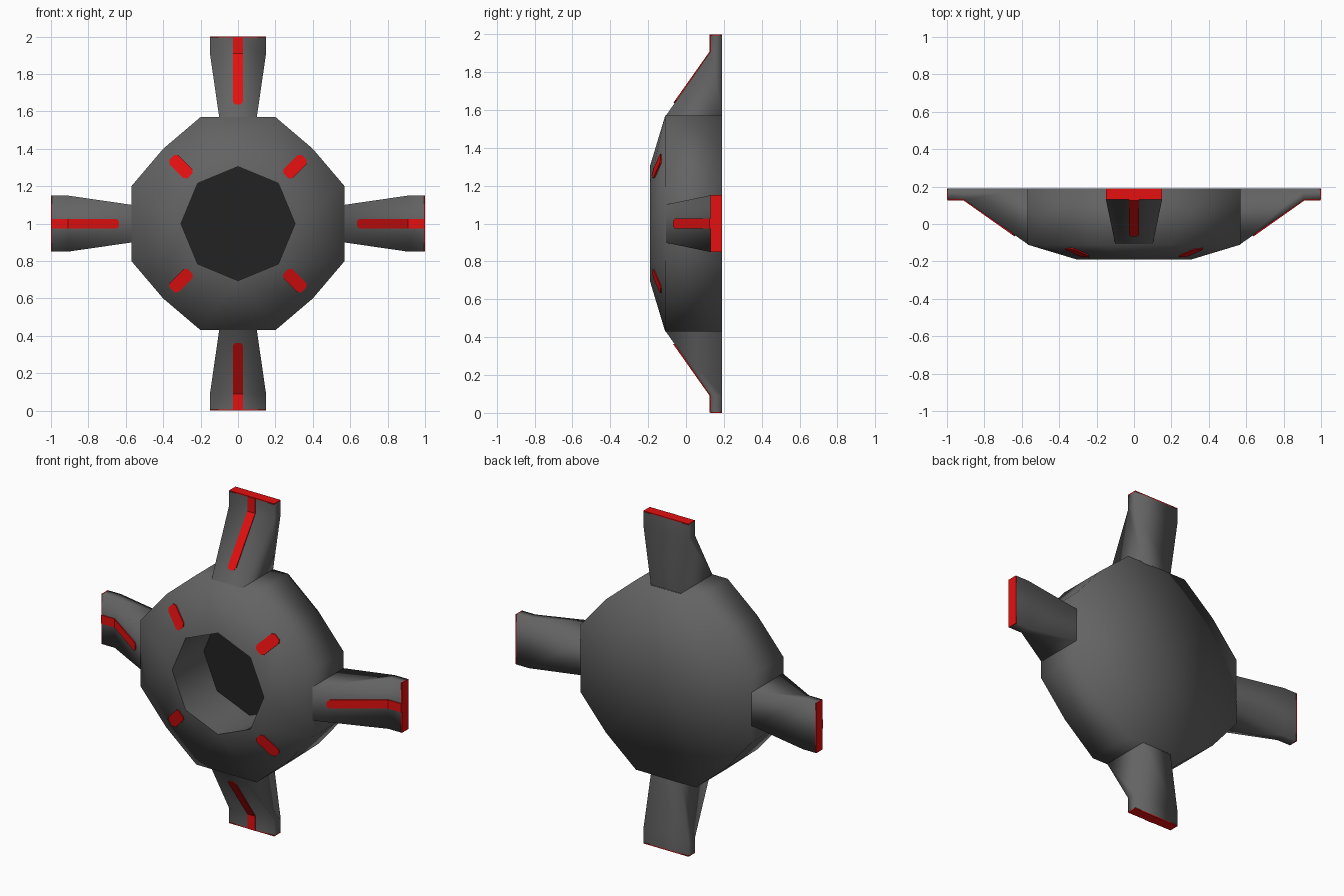
import bpy, bmesh, math

if "Cube" in bpy.data.objects:
    bpy.data.objects.remove(bpy.data.objects["Cube"])


def material(name, rgb):
    m = bpy.data.materials.new(name)
    m.diffuse_color = (*rgb, 1)
    m.use_nodes = True
    m.node_tree.nodes["Principled BSDF"].inputs["Base Color"].default_value = m.diffuse_color
    return m


GREY = material("dark_grey", (0.125, 0.125, 0.125))
BLACK = material("recess_black", (0.016, 0.016, 0.016))
RED = material("red", (0.78, 0.005, 0.005))


def polar(a, t, s, y):
    """Point at distance t along direction a, sideways s, depth y."""
    c, n = math.cos(a), math.sin(a)
    return (t * c - s * n, y, 1 + t * n + s * c)


def finish(name, bm, mats):
    bmesh.ops.recalc_face_normals(bm, faces=bm.faces)
    me = bpy.data.meshes.new(name)
    bm.to_mesh(me)
    bm.free()
    for m in mats:
        me.materials.append(m)
    ob = bpy.data.objects.new(name, me)
    bpy.context.collection.objects.link(ob)
    return ob


def loft(name, a, sections, mat, smooth=False):
    """Bar along direction a; sections are (t, half width, front y, back y)."""
    bm = bmesh.new()
    rings = [[bm.verts.new(polar(a, t, s, y))
              for s, y in ((-w, f), (w, f), (w, b), (-w, b))]
             for t, w, f, b in sections]
    bm.faces.new(rings[0])
    bm.faces.new(rings[-1])
    for r, q in zip(rings, rings[1:]):
        for i in range(4):
            j = (i + 1) % 4
            bm.faces.new((r[i], r[j], q[j], q[i]))
    for f in bm.faces:
        f.smooth = smooth
    if smooth:
        for ring in (rings[0], rings[-1]):
            for i in range(4):
                bm.edges.get((ring[i], ring[(i + 1) % 4])).smooth = False
    return finish(name, bm, [mat])


# Body: twelve-sided drum, sloped front, octagonal recess
bm = bmesh.new()
OUT = [(0.57, 0.2), (0.4, 0.4), (0.2, 0.57)]


def outer(y):
    return [bm.verts.new(polar(k * math.pi / 2, t, s, y)) for k in range(4) for t, s in OUT]


def octagon(y):
    return [bm.verts.new(polar(k * math.pi / 4, 0.305, 0, y)) for k in range(8)]


back, rim = outer(0.19), outer(-0.11)
lip, floor = octagon(-0.19), octagon(0.11)
centre = bm.verts.new((0, 0.19, 1))
for i in range(12):
    j = (i + 1) % 12
    bm.faces.new((back[i], back[j], rim[j], rim[i]))
    bm.faces.new((back[i], back[j], centre))
for k in range(4):
    o, n = 3 * k, 2 * k
    bm.faces.new((lip[n], rim[o], rim[o + 1], lip[n + 1]))
    bm.faces.new((lip[n + 1], rim[o + 1], rim[o + 2], lip[(n + 2) % 8]))
    bm.faces.new((lip[(n + 2) % 8], rim[o + 2], rim[(o + 3) % 12]))
for i in range(8):
    j = (i + 1) % 8
    bm.faces.new((lip[i], lip[j], floor[j], floor[i]))
bm.faces.new(floor).material_index = 1
for f in bm.faces:
    f.smooth = True
for ring in (lip, floor):
    for i in range(8):
        bm.edges.get((ring[i], ring[(i + 1) % 8])).smooth = False
finish("body", bm, [GREY, BLACK])


def slope(t):
    """Depth of the sloped arm front."""
    return min(0.13, -0.11 + 0.24 * (t - 0.57) / 0.34)


for k, side in enumerate(("right", "top", "left", "bottom")):
    a = k * math.pi / 2
    # Flaring arm
    loft(side + "_arm", a, [(0.565, 0.1, -0.11, 0.19), (0.91, 0.15, 0.13, 0.19),
                            (0.994, 0.15, 0.13, 0.19)], GREY, True)
    # Red end face
    loft(side + "_arm_end", a, [(0.994, 0.15, 0.13, 0.19), (1.0, 0.15, 0.13, 0.19)], RED)
    # Red stripe following the arm front
    loft(side + "_arm_stripe", a,
         [(t, w, slope(t) - 0.005, slope(t) + 0.003)
          for t, w in ((0.637, 0.014), (0.65, 0.026), (0.91, 0.026), (0.998, 0.026))], RED)


def ridge(r):
    """Depth of the sloped body front on the diagonals."""
    return -0.19 + 0.08 * (r - 0.305) / 0.261


# Red dashes on the diagonals of the body front
for k in range(4):
    loft("body_dash_%d" % (k + 1), math.pi / 4 + k * math.pi / 2,
         [(r, w, ridge(r) - 0.004, ridge(r) + 0.005)
          for r, w in ((0.362, 0.02), (0.378, 0.034), (0.484, 0.034), (0.5, 0.02))], RED)
